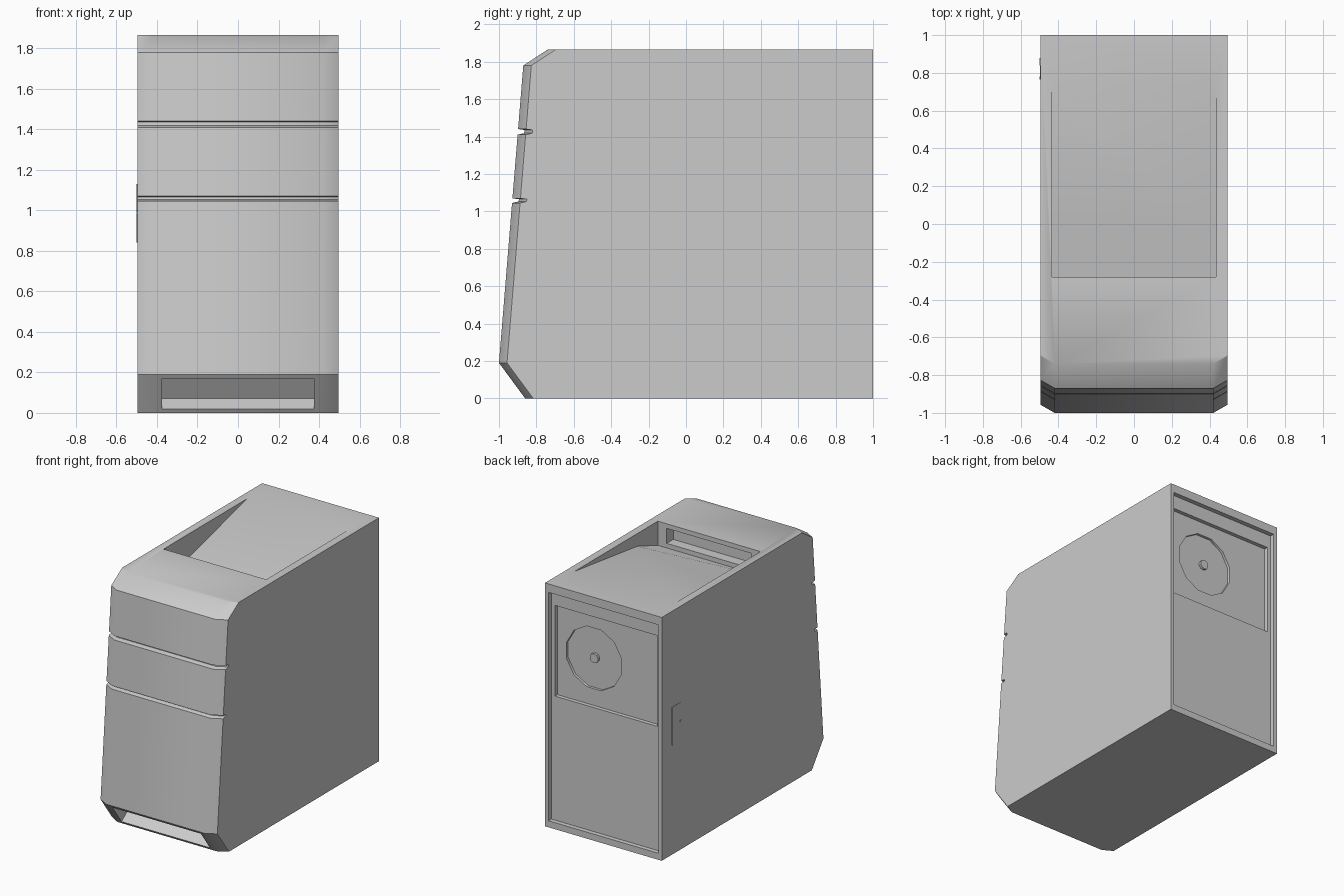
import bpy, bmesh, math
from mathutils import Matrix

if "Cube" in bpy.data.objects:
    bpy.data.objects.remove(bpy.data.objects["Cube"])

HALF, TOP = 0.495, 1.865


def make(name, rings):
    """Closed loft through rings with equal point counts."""
    bm = bmesh.new()
    vs = [[bm.verts.new(p) for p in ring] for ring in rings]
    n = len(vs[0])
    for a, b in zip(vs, vs[1:]):
        for i in range(n):
            j = (i + 1) % n
            bm.faces.new((a[i], a[j], b[j], b[i]))
    bm.faces.new(vs[0][::-1])
    bm.faces.new(vs[-1])
    return finish(name, bm)


def finish(name, bm):
    bmesh.ops.recalc_face_normals(bm, faces=bm.faces[:])
    me = bpy.data.meshes.new(name)
    bm.to_mesh(me)
    bm.free()
    ob = bpy.data.objects.new(name, me)
    bpy.context.collection.objects.link(ob)
    return ob


def box(name, x0, x1, y0, y1, z0, z1):
    return make(name, [[(x0, y0, z), (x1, y0, z), (x1, y1, z), (x0, y1, z)] for z in (z0, z1)])


def disc(name, x, z, y0, y1, r, n):
    return make(name, [[(x + r * math.cos(2 * math.pi * (i + .5) / n), y,
                         z + r * math.sin(2 * math.pi * (i + .5) / n)) for i in range(n)]
                       for y in (y0, y1)])


def cut(target, cutter):
    cutter.hide_render = True
    mod = target.modifiers.new("cut", 'BOOLEAN')
    mod.operation, mod.solver, mod.object = 'DIFFERENCE', 'EXACT', cutter
    bpy.context.view_layer.objects.active = target
    bpy.ops.object.modifier_apply(modifier=mod.name)
    bpy.data.objects.remove(cutter)


# Tower case: raked front with two grooves and chamfered corners
def rake(z):
    return -1 + (z - 0.19) * 0.13 / 1.59


levels = [(0, -0.86), (0.19, -1.0)]
for z0, z1 in ((1.045, 1.07), (1.41, 1.44)):
    levels += [(z0, rake(z0)), (z0 + 0.008, rake(z0) + 0.035),
               (z1 - 0.005, rake(z1) + 0.035), (z1, rake(z1))]
levels += [(1.78, -0.87), (TOP, -0.74)]
case = make("tower_case", [[(-HALF, 1, z), (-HALF, y + 0.043, z), (-0.42, y, z),
                            (0.42, y, z), (HALF, y + 0.043, z), (HALF, 1, z)]
                           for z, y in levels])

# Top tray with a sloping floor
def tray_side(x, knee_y, knee_z):
    slope = (TOP - knee_z) / (0.73 - knee_y)
    pts = [(-0.28, 1.68), (knee_y, knee_z), (0.93, TOP + 0.2 * slope), (0.93, 2.1), (-0.28, 2.1)]
    return [(x, y, z) for y, z in pts]


cut(case, make("tray_cutter", [tray_side(-0.435, 0.02, 1.682), tray_side(0.435, -0.03, 1.768)]))

# Slot in the tray's front wall
cut(case, box("slot_cutter", -0.36, 0.36, -0.36, -0.2, 1.715, 1.83))

# Back panel recesses and fan well
cut(case, box("back_cutter", -0.465, 0.465, 0.965, 1.2, 0.05, 1.80))
cut(case, box("upper_back_cutter", -0.435, 0.435, 0.935, 1.2, 1.0, 1.695))
cut(case, disc("fan_cutter", 0.126, 1.36, 0.915, 1.2, 0.24, 12))

# Pocket in the lower front chamfer, sunk along the chamfer's normal
pocket = box("pocket_cutter", -0.375, 0.375, -0.085, 0.085, -0.093, 0.093)
pocket.data.transform(Matrix.Translation((0, -0.93, 0.095)) @
                      Matrix.Rotation(math.atan2(0.14, 0.19), 4, 'X'))
cut(case, pocket)

# Fan hub
hub = disc("fan_hub", 0.126, 1.36, 0.91, 0.935, 0.036, 10)

# Side latch: thin wedge proud of the left side, with a screw dot
latch = make("side_latch", [[(-HALF + 0.01, 0.76, z), (-HALF - 0.001, 0.76, z),
                             (-HALF - 0.005, 0.865, z), (-HALF - 0.005, 0.88, z),
                             (-HALF + 0.01, 0.88, z)] for z in (0.84, 1.13)])
screw = box("latch_screw", -HALF - 0.005, -HALF, 0.765, 0.78, 0.98, 0.995)

# Smooth shading with sharp edges kept
for ob in (case, hub):
    bpy.ops.object.select_all(action='DESELECT')
    ob.select_set(True)
    bpy.context.view_layer.objects.active = ob
    bpy.ops.object.shade_smooth_by_angle(angle=math.radians(36))
